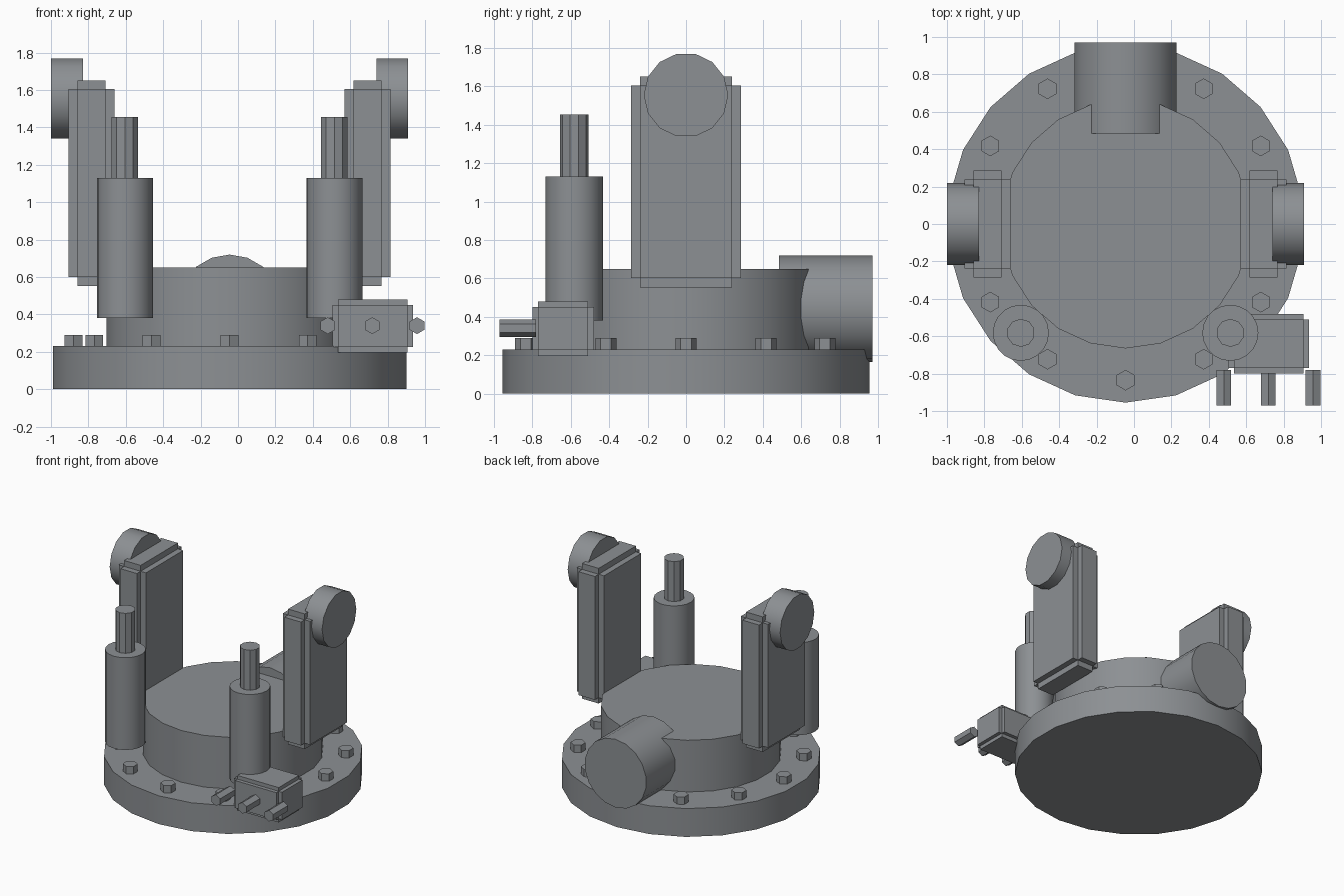
import bpy, bmesh, math

if "Cube" in bpy.data.objects:
    bpy.data.objects.remove(bpy.data.objects["Cube"])

CX = -0.045  # symmetry plane of the main body

# Dark grey metal
metal = bpy.data.materials.new('dark_metal')
metal.diffuse_color = (0.265, 0.28, 0.295, 1)
metal.use_nodes = True
metal.node_tree.nodes["Principled BSDF"].inputs["Base Color"].default_value = metal.diffuse_color


def finish(name, bm, smooth=False):
    bmesh.ops.recalc_face_normals(bm, faces=bm.faces)
    me = bpy.data.meshes.new(name)
    bm.to_mesh(me)
    bm.free()
    me.materials.append(metal)
    ob = bpy.data.objects.new(name, me)
    bpy.context.collection.objects.link(ob)
    if smooth:
        bpy.ops.object.select_all(action='DESELECT')
        ob.select_set(True)
        bpy.context.view_layer.objects.active = ob
        bpy.ops.object.shade_smooth_by_angle(angle=math.radians(29))
    return ob


def prism(name, n, r, center, lo, hi, axis='z', start=-90, smooth=True):
    """n-sided cylinder along an axis; center gives the two other coordinates."""
    bm = bmesh.new()
    rings = []
    for h in (lo, hi):
        ring = []
        for i in range(n):
            t = math.radians(start) + math.tau * i / n
            a, b = center[0] + r * math.cos(t), center[1] + r * math.sin(t)
            co = {'z': (a, b, h), 'y': (a, h, b), 'x': (h, a, b)}[axis]
            ring.append(bm.verts.new(co))
        rings.append(ring)
        bm.faces.new(ring)
    for i in range(n):
        j = (i + 1) % n
        bm.faces.new((rings[0][i], rings[0][j], rings[1][j], rings[1][i]))
    return finish(name, bm, smooth)


def stepped_box(name, lo, hi, step):
    """Box whose six faces are raised panels: three crossed boxes."""
    bm = bmesh.new()
    for axis in range(3):
        vs = bmesh.ops.create_cube(bm, size=1)['verts']
        for v in vs:
            for k in range(3):
                inset = 0 if k == axis else step
                v.co[k] = lo[k] + inset if v.co[k] < 0 else hi[k] - inset
    return finish(name, bm)


# Flange and drum
prism('base_flange', 22, 0.955, (CX, 0), 0, 0.23)
prism('drum', 22, 0.665, (CX, 0), 0.22, 0.65)

# Ring of hex bolts
for i in range(12):
    t = math.tau * i / 12
    prism('flange_bolt', 6, 0.055, (CX + 0.835 * math.cos(t), 0.835 * math.sin(t)),
          0.22, 0.29, smooth=False)

# Rear port pipe
prism('rear_pipe', 18, 0.2775, (CX, 0.4425), 0.485, 0.97, axis='y')

# Mirrored side parts
for s, side in ((-1, 'left'), (1, 'right')):
    def mx(d):
        return CX + s * d
    xs = sorted((mx(0.615), mx(0.86)))
    stepped_box(side + '_side_plate', (xs[0], -0.287, 0.553), (xs[1], 0.287, 1.652), 0.048)
    xs = sorted((mx(0.785), mx(0.955)))
    prism(side + '_knob', 14, 0.22, (0, 1.555), xs[0], xs[1], axis='x', start=0)
    prism(side + '_post', 20, 0.15, (mx(0.56), -0.582), 0.38, 1.13)
    prism(side + '_post_rod', 10, 0.075, (mx(0.56), -0.582), 1.12, 1.455, smooth=False)

# Front connector block with three hex pins
stepped_box('connector_block', (0.505, -0.80, 0.197), (0.935, -0.48, 0.48), 0.03)
for x in (0.48, 0.718, 0.957):
    prism('connector_pin', 6, 0.045, (x, 0.34), -0.97, -0.78, axis='y', smooth=False)
